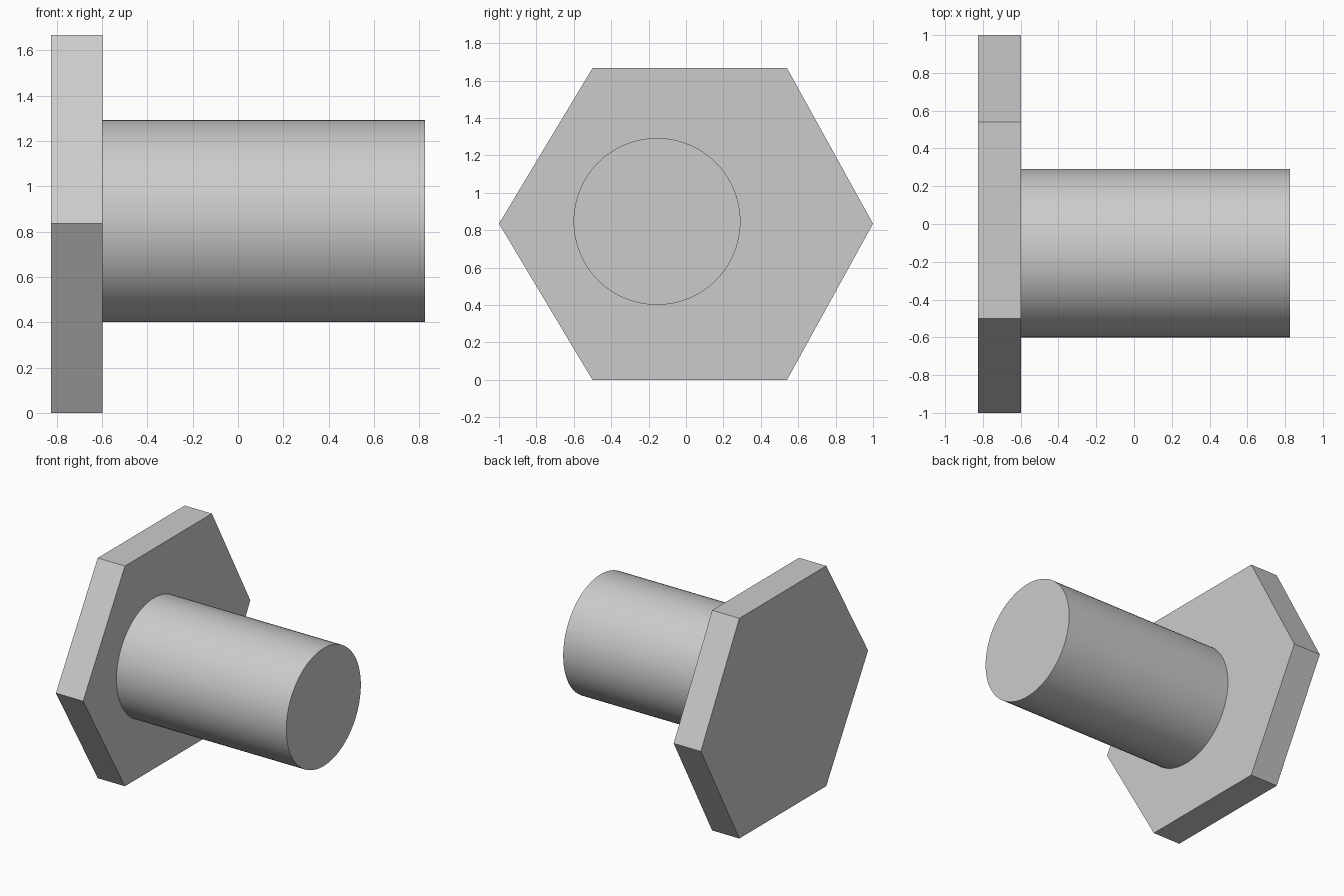
import bpy
import bmesh
import math

default_cube = bpy.data.objects.get("Cube")
if default_cube:
    bpy.data.objects.remove(default_cube, do_unlink=True)

# Plain grey metal
grey = bpy.data.materials.new("light_grey")
grey.use_nodes = True
colour = (0.6, 0.6, 0.6, 1.0)
grey.diffuse_color = colour
grey.node_tree.nodes["Principled BSDF"].inputs["Base Color"].default_value = colour


def extrude_along_x(name, profile, x_start, x_end):
    """Solid prism from a (y, z) profile, extruded between two x positions."""
    bm = bmesh.new()
    base = bm.faces.new([bm.verts.new((x_start, y, z)) for y, z in profile])
    grown = bmesh.ops.extrude_face_region(bm, geom=[base], use_keep_orig=True)
    moved = [v for v in grown["geom"] if isinstance(v, bmesh.types.BMVert)]
    bmesh.ops.translate(bm, verts=moved, vec=(x_end - x_start, 0, 0))
    bmesh.ops.recalc_face_normals(bm, faces=bm.faces)
    mesh = bpy.data.meshes.new(name)
    bm.to_mesh(mesh)
    bm.free()
    mesh.materials.append(grey)
    obj = bpy.data.objects.new(name, mesh)
    bpy.context.collection.objects.link(obj)
    return obj


# Six-sided head, slightly irregular
head_profile = [(-1, 0.835), (-0.5, 0), (0.54, 0),
                (1, 0.835), (0.54, 1.667), (-0.5, 1.667)]
extrude_along_x("hex_head", head_profile, -0.825, -0.597)

# Round shaft, set off-centre on the head
segments, radius = 96, 0.446
angles = [math.tau * i / segments for i in range(segments)]
circle = [(-0.155 + radius * math.cos(a), 0.847 + radius * math.sin(a)) for a in angles]
shaft = extrude_along_x("round_shaft", circle, -0.597, 0.825)

# Smooth sides with crisp end edges
bpy.ops.object.select_all(action="DESELECT")
shaft.select_set(True)
bpy.context.view_layer.objects.active = shaft
bpy.ops.object.shade_smooth_by_angle(angle=math.radians(30))
